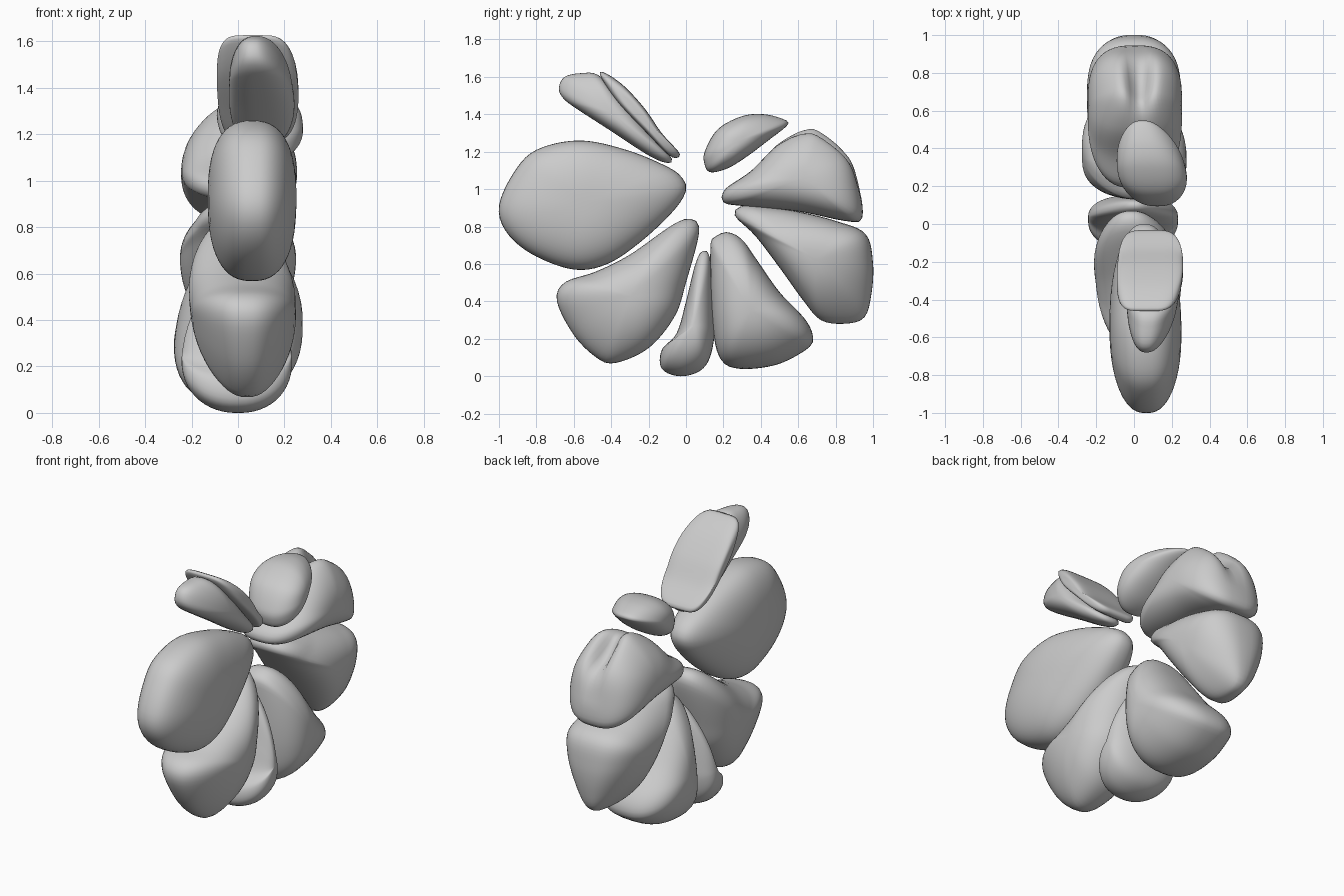
import bpy, math
from mathutils import Vector

if "Cube" in bpy.data.objects:
    bpy.data.objects.remove(bpy.data.objects["Cube"])

N, R = 72, 28


def smooth_outline(pts):
    """Closed Catmull-Rom curve resampled to N evenly spaced (y, z) points."""
    n, fine = len(pts), []
    P = [Vector(p) for p in pts]
    for i in range(n):
        a, b, c, d = (P[(i + k - 1) % n] for k in range(4))
        for s in range(20):
            t = s / 20
            fine.append(0.5 * (2 * b + (c - a) * t + (2 * a - 5 * b + 4 * c - d) * t * t
                               + (3 * b - a - 3 * c + d) * t ** 3))
    lens = [0.0]
    for i in range(len(fine)):
        lens.append(lens[-1] + (fine[(i + 1) % len(fine)] - fine[i]).length)
    out, j = [], 0
    for k in range(N):
        target = lens[-1] * k / N
        while lens[j + 1] < target:
            j += 1
        f = (target - lens[j]) / max(lens[j + 1] - lens[j], 1e-9)
        out.append(fine[j].lerp(fine[(j + 1) % len(fine)], f))
    return out


def stone(name, pts, start, end, spans, e=0.8, shape=None):
    """Pillow a side outline; spans = x (min, max) at start, middle, end of an axis."""
    ring = smooth_outline(pts)
    area, centre = 0.0, Vector((0, 0))
    for i in range(N):
        a, b = ring[i], ring[(i + 1) % N]
        w = a.x * b.y - b.x * a.y
        area += w
        centre += (a + b) * w / 3
    centre /= area
    start, end = Vector(start), Vector(end)
    axis = end - start

    def place(p, side):
        u = min(1, max(0, (p - start).dot(axis) / axis.length_squared))
        w = ((1 - u) * (1 - 2 * u), 4 * u * (1 - u), u * (2 * u - 1))
        lo = sum(k * s[0] for k, s in zip(w, spans))
        hi = sum(k * s[1] for k, s in zip(w, spans))
        v = ((lo + hi) / 2 + side * (hi - lo) / 2, p.x, p.y)
        return shape(*v) if shape else v

    verts, faces = [place(centre, -1)], []
    for r in range(1, R):
        t = -math.pi / 2 + math.pi * r / R
        s = max(math.cos(t), 0) ** e
        side = math.copysign(abs(math.sin(t)) ** e, t)
        verts += [place(centre + (p - centre) * s, side) for p in ring]
    verts.append(place(centre, 1))
    last = len(verts) - 1
    for i in range(N):
        j = (i + 1) % N
        faces.append((0, 1 + j, 1 + i))
        for r in range(R - 2):
            a = 1 + r * N
            faces.append((a + i, a + j, a + N + j, a + N + i))
        a = 1 + (R - 2) * N
        faces.append((a + i, a + j, last))
    if area < 0:
        faces = [f[::-1] for f in faces]
    me = bpy.data.meshes.new(name)
    me.from_pydata(verts, [], faces)
    me.shade_smooth()
    ob = bpy.data.objects.new(name, me)
    bpy.context.collection.objects.link(ob)
    return ob


def saddle(x, y, z):
    # groove running over the top and outer face of the upper rear stone
    mask = max(0, min(1, (z - 0.95) / 0.3)) * math.exp(-((y - 0.78) / 0.2) ** 2)
    dip = mask * math.exp(-((x - 0.03) / 0.06) ** 2)
    return (x, y - 0.06 * dip, z - 0.1 * dip)


# Large front stone
stone("large_front_stone",
      [(0, .99), (-.02, 1.06), (-.1, 1.12), (-.32, 1.21), (-.57, 1.26), (-.8, 1.21), (-.92, 1.09),
       (-1, .91), (-.96, .77), (-.82, .65), (-.6, .57), (-.42, .6), (-.24, .72), (-.07, .88)],
      (0, 1), (-1, .9), [(-.1, .21), (-.13, .25), (-.11, .24)])

# Lower front stone
stone("lower_front_stone",
      [(.07, .77), (.03, .84), (-.07, .81), (-.3, .65), (-.48, .56), (-.65, .5), (-.69, .4),
       (-.6, .22), (-.48, .1), (-.38, .07), (-.2, .15), (-.06, .32), (0, .5)],
      (.05, .82), (-.48, .08), [(-.2, .17), (-.21, .25), (-.11, .19)], .85)

# Small bottom wedge
stone("bottom_wedge_stone",
      [(.09, .67), (.05, .6), (0, .4), (-.05, .23), (-.13, .14), (-.13, .04), (-.04, .0),
       (.06, .02), (.12, .08), (.15, .2), (.15, .32), (.13, .62)],
      (.1, .66), (0, 0), [(-.13, .14), (-.23, .22), (-.25, .25)], .9)

# Lower rear stone
stone("lower_rear_stone",
      [(.13, .68), (.15, .74), (.22, .77), (.3, .73), (.38, .62), (.5, .45), (.64, .3),
       (.68, .2), (.64, .14), (.48, .06), (.28, .04), (.18, .1), (.14, .3)],
      (.2, .77), (.45, .05), [(-.16, .2), (-.26, .28), (-.29, .21)])

# Rear stone, narrowing downwards
stone("rear_stone",
      [(.26, .86), (.3, .91), (.4, .91), (.6, .88), (.8, .83), (.96, .76), (1.0, .6),
       (.99, .43), (.95, .31), (.84, .28), (.72, .3), (.63, .4), (.5, .58), (.37, .75)],
      (.6, .88), (.85, .28), [(-.22, .22), (-.24, .24), (-.1, .1)], .75)

# Upper rear stone, tapering to a grooved top
stone("upper_rear_stone",
      [(.2, .93), (.21, 1.0), (.35, 1.1), (.5, 1.25), (.66, 1.34), (.75, 1.31), (.88, 1.17),
       (.93, 1), (.94, .84), (.85, .83), (.6, .88), (.3, .91)],
      (.6, .85), (.68, 1.33), [(-.21, .22), (-.24, .25), (-.13, .15)], .7, saddle)

# Small upper stone
stone("small_top_stone",
      [(.1, 1.13), (.1, 1.2), (.17, 1.32), (.3, 1.39), (.42, 1.4), (.53, 1.37), (.54, 1.34),
       (.44, 1.26), (.32, 1.17), (.22, 1.11), (.13, 1.09)],
      (.1, 1.12), (.54, 1.37), [(-.03, .28), (-.09, .27), (-.08, .17)])

# Thin plate
stone("thin_plate_stone",
      [(-.46, 1.61), (-.43, 1.62), (-.33, 1.55), (-.22, 1.43), (-.13, 1.3), (-.04, 1.2),
       (-.04, 1.17), (-.09, 1.18), (-.21, 1.3), (-.37, 1.47)],
      (-.05, 1.18), (-.45, 1.62), [(-.06, .23), (-.09, .26), (-.08, .21)], .4)

# Slender stone under the plate
stone("slender_stone",
      [(-.68, 1.54), (-.65, 1.6), (-.56, 1.62), (-.47, 1.61), (-.36, 1.5), (-.21, 1.32),
       (-.08, 1.17), (-.1, 1.14), (-.2, 1.18), (-.4, 1.31), (-.6, 1.44), (-.66, 1.49)],
      (-.08, 1.15), (-.66, 1.58), [(-.04, .24), (-.04, .24), (-.03, .16)])
